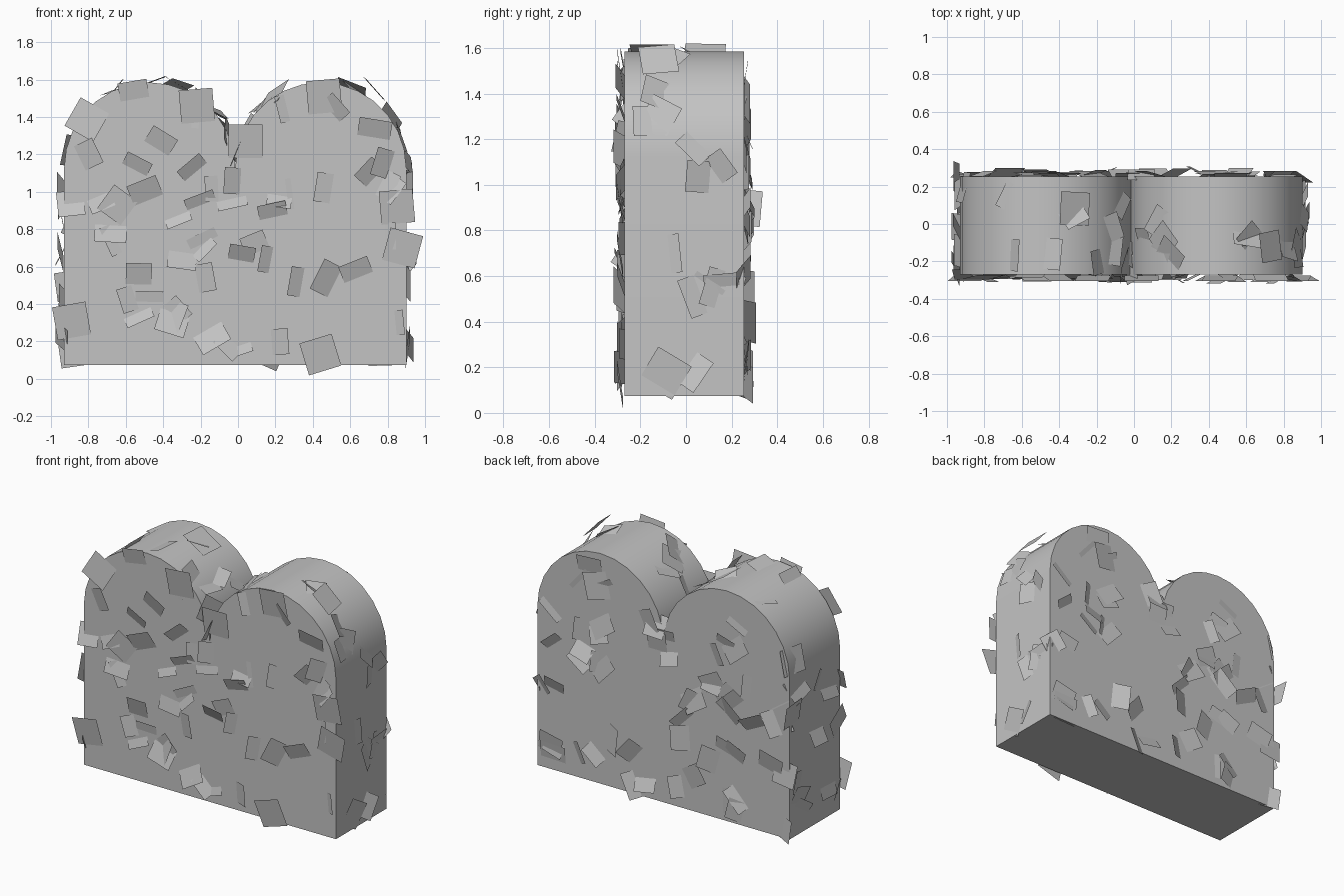
import bpy, bmesh, math, random
from mathutils import Vector, Quaternion

if "Cube" in bpy.data.objects:
    bpy.data.objects.remove(bpy.data.objects["Cube"])

random.seed(7)
X0, XM, X1 = -0.93, -0.015, 0.90      # left side, notch, right side
Y0, Y1 = -0.27, 0.255                 # front and back
Z0, ZS, RISE = 0.075, 1.125, 0.46     # bottom, arch spring line, arch height

mat = bpy.data.materials.new("grey")
mat.diffuse_color = (0.55, 0.55, 0.55, 1)
mat.use_nodes = True
mat.node_tree.nodes["Principled BSDF"].inputs["Base Color"].default_value = mat.diffuse_color


def arch(xa, xb, t):
    """Point and outward normal on an arch, t from 0 (left) to 1 (right)."""
    a = math.pi * (1 - t)
    r = (xb - xa) / 2
    p = ((xa + xb) / 2 + r * math.cos(a), ZS + RISE * math.sin(a))
    return p, Vector((math.cos(a), 0, math.sin(a)))


def make_object(name, bm):
    me = bpy.data.meshes.new(name)
    bm.to_mesh(me)
    bm.free()
    me.materials.append(mat)
    ob = bpy.data.objects.new(name, me)
    bpy.context.collection.objects.link(ob)
    return ob


# Hedge body: double-arched outline extruded front to back
N = 14
outline = [(X0, Z0)]
outline += [arch(X0, XM, i / N)[0] for i in range(N + 1)]
outline += [arch(XM, X1, i / N)[0] for i in range(1, N + 1)]
outline += [(X1, Z0)]
bm = bmesh.new()
face = bm.faces.new([bm.verts.new((x, Y0, z)) for x, z in outline])
ext = bmesh.ops.extrude_face_region(bm, geom=[face])
bmesh.ops.translate(bm, vec=(0, Y1 - Y0, 0),
                    verts=[v for v in ext["geom"] if isinstance(v, bmesh.types.BMVert)])
bmesh.ops.recalc_face_normals(bm, faces=bm.faces)
body = make_object("hedge_body", bm)
bpy.context.view_layer.objects.active = body
body.select_set(True)
bpy.ops.object.shade_smooth_by_angle(angle=math.radians(35))

# Leaves: square cards lying tilted on the surface
bm = bmesh.new()


def leaf(p, n, spin, size, tilt):
    """Add a card at p facing n; skip it if it leaves the overall bounds."""
    n = Vector(n).normalized()
    up = Vector((0, 0, 1)) if abs(n.z) < 0.95 else Vector((0, 1, 0))
    u = up.cross(n).normalized()
    v = n.cross(u)
    q = Quaternion(n, spin)
    u, v = q @ u, q @ v
    lean = Quaternion(u, tilt)
    u, v = lean @ u, lean @ v
    h = size / 2
    pts = [Vector(p) + u * a * h + v * b * h
           for a, b in ((-1, -1), (1, -1), (1, 1), (-1, 1))]
    if any(abs(c.x) > 1 or abs(c.y) > 0.36 or not 0 <= c.z <= 1.66 for c in pts):
        return False
    bm.faces.new([bm.verts.new(c) for c in pts])
    return True


def scatter(count, pick):
    while count:
        p, n = pick()
        tilt = random.choice((-1, 1)) * random.uniform(0.12, 0.5)
        p = Vector(p) + n * random.uniform(-0.01, 0.015)
        if leaf(p, n, random.uniform(0, math.tau), random.uniform(0.13, 0.18), tilt):
            count -= 1


def on_flat(y, ny):
    """Random point on the front or back, inside the outline."""
    while True:
        x, z = random.uniform(X0, X1), random.uniform(Z0 + 0.06, ZS + RISE)
        xa, xb = (X0, XM) if x < XM else (XM, X1)
        k = (x - (xa + xb) / 2) / ((xb - xa) / 2)
        if z < ZS + RISE * math.sqrt(max(0, 1 - k * k)) - 0.05:
            return (x, y, z), Vector((0, ny, 0))


def on_side(x, nx):
    return (x, random.uniform(Y0, Y1), random.uniform(0.13, ZS)), Vector((nx, 0, 0))


def on_arch(xa, xb):
    (x, z), n = arch(xa, xb, random.uniform(0.03, 0.97))
    return (x, random.uniform(Y0 + 0.03, Y1 - 0.03), z), n


scatter(52, lambda: on_flat(Y0, -1))
scatter(58, lambda: on_flat(Y1, 1))
scatter(9, lambda: on_side(X0, -1))
scatter(9, lambda: on_side(X1, 1))
scatter(12, lambda: on_arch(X0, XM))
scatter(12, lambda: on_arch(XM, X1))

# Larger leaves that break the silhouette: x, z, spin in degrees
for x, z, deg in ((0.88, 0.70, -15), (0.04, 1.27, 0), (-0.22, 1.46, 5), (0.46, 1.51, 5),
                  (0.85, 0.92, 5), (-0.89, 0.31, 10), (0.44, 0.13, 17)):
    leaf((x, Y0 - 0.02, z), (0, -1, 0), math.radians(deg), 0.18, 0.15)
for x, z, deg in ((0.895, 0.125, 42), (-0.80, 0.10, 35), (0.51, 1.57, 35)):
    leaf((x, Y1 + 0.02, z), (0, 1, 0), math.radians(deg), 0.15, 0.15)
for x, y, z, nx, nz, deg in ((0.91, -0.25, 0.33, 1, 0, 40), (0.91, -0.13, 0.09, 1, 0, 10),
                             (0.91, 0.29, 1.34, 1, 0.4, 35), (0.73, -0.12, 1.55, 0.6, 0.8, 8),
                             (-0.95, 0.25, 0.90, -1, 0, 5), (-0.95, -0.22, 0.68, -1, 0, 35)):
    leaf((x, y, z), (nx, 0, nz), math.radians(deg), 0.16, 0.2)

make_object("leaves", bm)
